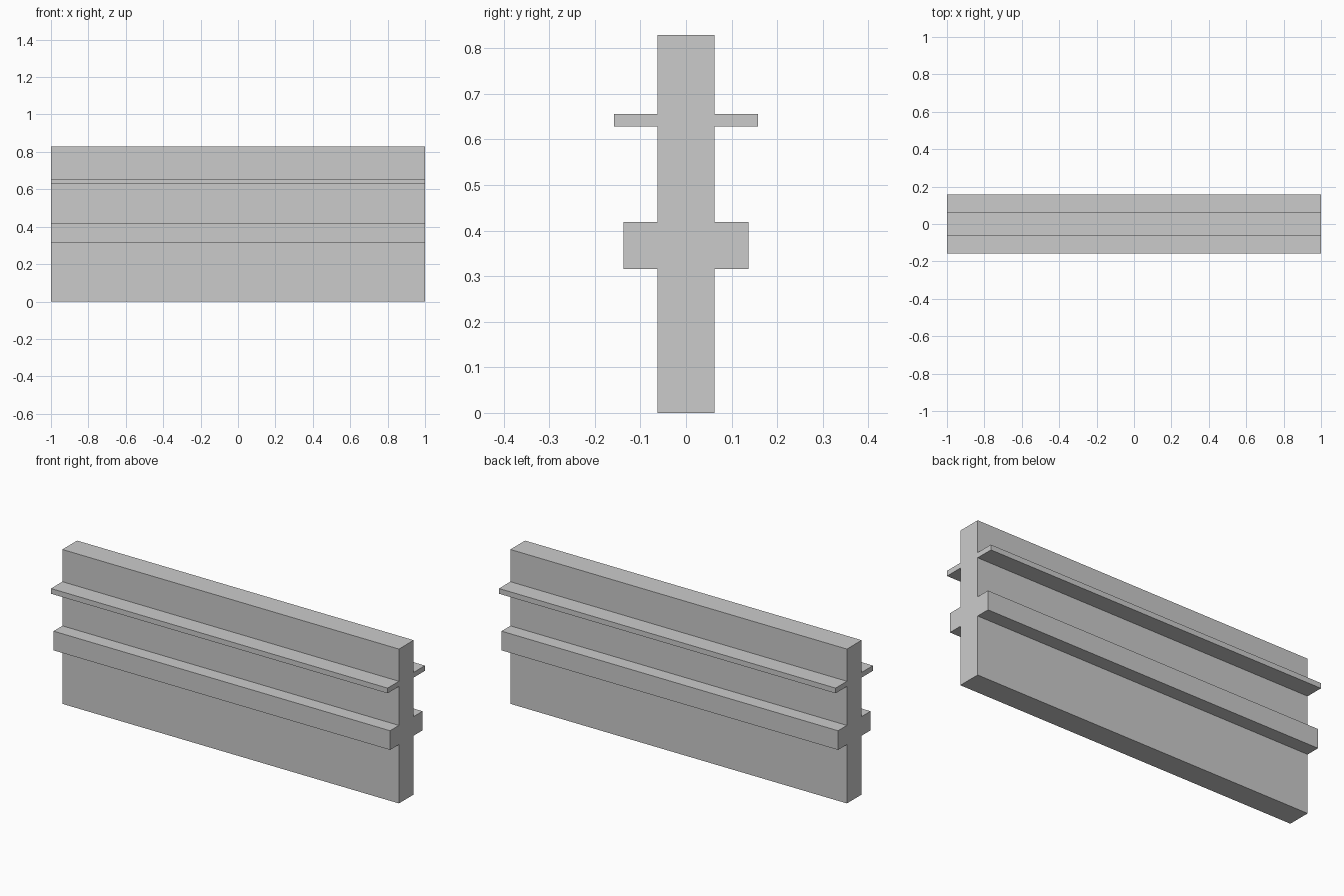
import bpy, bmesh

if "Cube" in bpy.data.objects:
    bpy.data.objects.remove(bpy.data.objects["Cube"])

LENGTH = 2.0
WALL, LOWER, UPPER = 0.0625, 0.1375, 0.1585   # half widths
HEIGHT = 0.829

# Right half of the cross-section (y, z), bottom to top
half = [(WALL, 0), (WALL, 0.316), (LOWER, 0.316), (LOWER, 0.419), (WALL, 0.419),
        (WALL, 0.628), (UPPER, 0.628), (UPPER, 0.656), (WALL, 0.656), (WALL, HEIGHT)]
# Mirror it to close the outline
profile = half + [(-y, z) for y, z in reversed(half)]

# Wall with a thick lower rail and thin upper rail, extruded along x
bm = bmesh.new()
end = bm.faces.new([bm.verts.new((-LENGTH / 2, y, z)) for y, z in profile])
result = bmesh.ops.extrude_face_region(bm, geom=[end], use_keep_orig=True)
moved = [g for g in result["geom"] if isinstance(g, bmesh.types.BMVert)]
bmesh.ops.translate(bm, verts=moved, vec=(LENGTH, 0, 0))
bmesh.ops.recalc_face_normals(bm, faces=bm.faces)

mesh = bpy.data.meshes.new("railed_wall")
bm.to_mesh(mesh)
bm.free()
bpy.context.collection.objects.link(bpy.data.objects.new("railed_wall", mesh))
